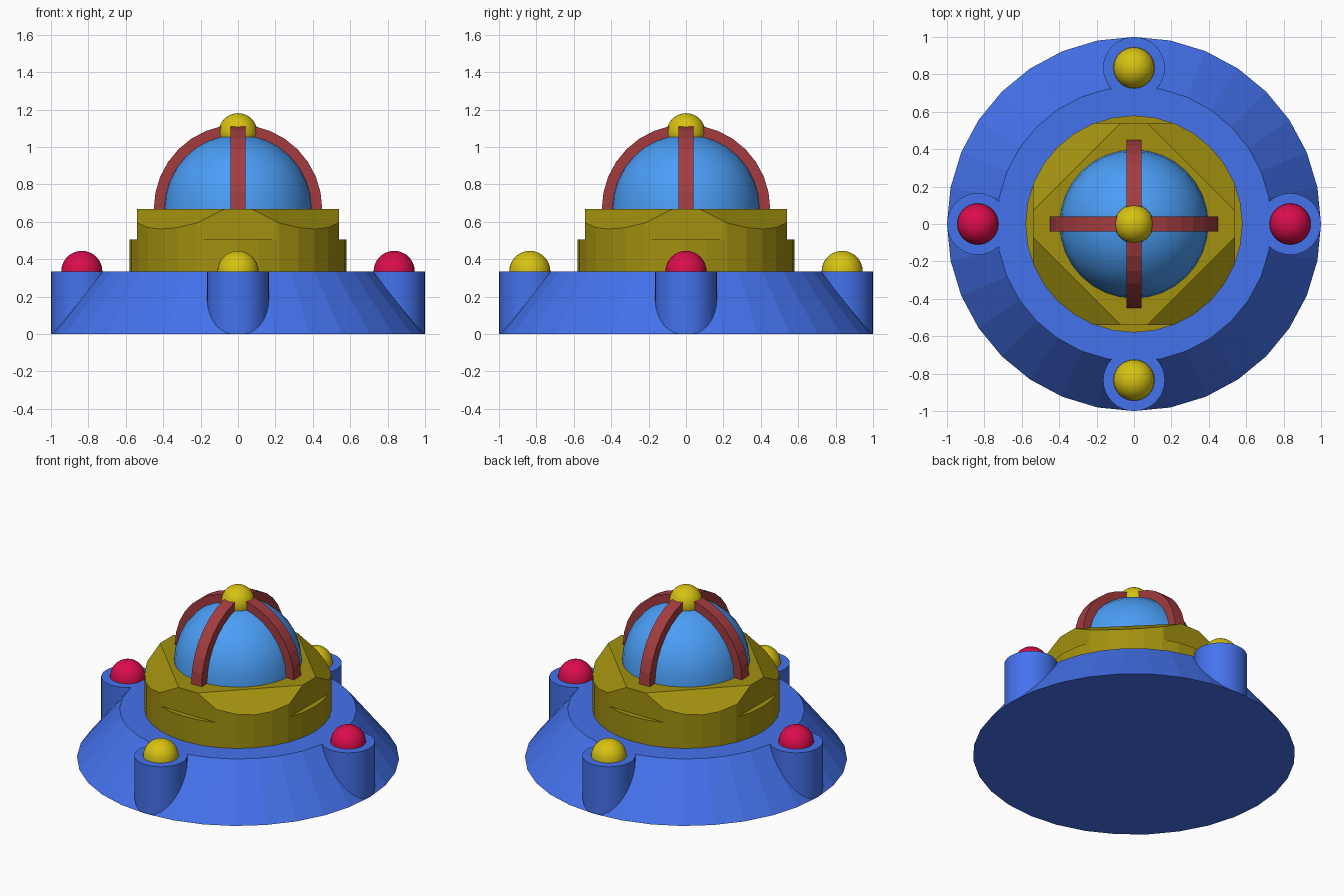
import bpy, bmesh
from math import sin, cos, pi, radians
from mathutils import Vector, Matrix

if "Cube" in bpy.data.objects:
    bpy.data.objects.remove(bpy.data.objects["Cube"])


def material(name, rgb):
    m = bpy.data.materials.new(name)
    m.diffuse_color = (*rgb, 1)
    m.use_nodes = True
    m.node_tree.nodes["Principled BSDF"].inputs["Base Color"].default_value = m.diffuse_color
    return m


BLUE = material("hull_blue", (0.06, 0.17, 0.85))
SKY = material("glass_blue", (0.07, 0.34, 0.92))
MUSTARD = material("mustard", (0.36, 0.28, 0.005))
YELLOW = material("yellow", (0.68, 0.54, 0.006))
CRIMSON = material("crimson", (0.70, 0.004, 0.07))
MAROON = material("maroon", (0.37, 0.045, 0.05))


def finish(bm, name, mat, smooth=None):
    bmesh.ops.recalc_face_normals(bm, faces=bm.faces)
    me = bpy.data.meshes.new(name)
    bm.to_mesh(me)
    bm.free()
    ob = bpy.data.objects.new(name, me)
    bpy.context.collection.objects.link(ob)
    me.materials.append(mat)
    if smooth:
        bpy.ops.object.select_all(action='DESELECT')
        ob.select_set(True)
        bpy.context.view_layer.objects.active = ob
        bpy.ops.object.shade_smooth_by_angle(angle=radians(smooth))
    return ob


def frustum(r1, r2, z1, z2, x=0, y=0, sides=32):
    bm = bmesh.new()
    bmesh.ops.create_cone(bm, cap_ends=True, segments=sides, radius1=r1, radius2=r2, depth=z2 - z1,
                          matrix=Matrix.Translation((x, y, (z1 + z2) / 2)))
    return bm


def cut(bm, point, normal):
    res = bmesh.ops.bisect_plane(bm, geom=bm.verts[:] + bm.edges[:] + bm.faces[:], dist=1e-5,
                                 plane_co=point, plane_no=normal, clear_outer=True)
    edges = [e for e in res["geom_cut"] if isinstance(e, bmesh.types.BMEdge)]
    bmesh.ops.holes_fill(bm, edges=edges, sides=0)


def ball(name, r, loc, mat, half=True):
    bm = bmesh.new()
    bmesh.ops.create_uvsphere(bm, u_segments=32, v_segments=16, radius=r)
    if half:
        cut(bm, (0, 0, 0), (0, 0, -1))
    bmesh.ops.translate(bm, verts=bm.verts, vec=loc)
    return finish(bm, name, mat, 30)


# sloped hull
finish(frustum(1.0, 0.735, 0, 0.335), "hull", BLUE)

# four pods with lamps
for i, side in enumerate(("right", "back", "left", "front")):
    x, y = 0.835 * cos(i * pi / 2), 0.835 * sin(i * pi / 2)
    finish(frustum(0.165, 0.165, 0.001, 0.335, x, y), side + "_pod", BLUE, 30)
    ball(side + "_lamp", 0.11, (x, y, 0.335), YELLOW if i % 2 else CRIMSON)

# round collar, then upper collar with four flats and four sloped corners
finish(frustum(0.58, 0.58, 0.335, 0.505), "lower_collar", MUSTARD)
bm = frustum(0.58, 0.58, 0.505, 0.67)
for i in range(4):
    a = i * pi / 2
    cut(bm, (0.54 * cos(a), 0.54 * sin(a), 0.6), (cos(a), sin(a), 0))
for i in range(4):
    a = pi / 4 + i * pi / 2
    n = Vector((0.11 * cos(a), 0.11 * sin(a), 0.15)).normalized()
    cut(bm, (0.432 * cos(a), 0.432 * sin(a), 0.67), n)
finish(bm, "upper_collar", MUSTARD)

# glass dome and top knob
ball("dome", 0.397, (0, 0, 0.67), SKY)
ball("top_knob", 0.104, (0, 0, 1.077), YELLOW, half=False)

# crossed ribs over the dome
for name, turn in (("rib_across", 0), ("rib_along", pi / 2)):
    bm = bmesh.new()
    rings = []
    for k in range(17):
        t = pi * k / 16
        rings.append([bm.verts.new((r * cos(t), w, 0.67 + r * sin(t)))
                      for r, w in ((0.38, -0.04), (0.45, -0.04), (0.45, 0.04), (0.38, 0.04))])
    for a, b in zip(rings, rings[1:]):
        for j in range(4):
            bm.faces.new((a[j], a[(j + 1) % 4], b[(j + 1) % 4], b[j]))
    bm.faces.new(rings[0])
    bm.faces.new(rings[-1])
    bmesh.ops.rotate(bm, verts=bm.verts, cent=(0, 0, 0), matrix=Matrix.Rotation(turn, 3, 'Z'))
    finish(bm, name, MAROON)
